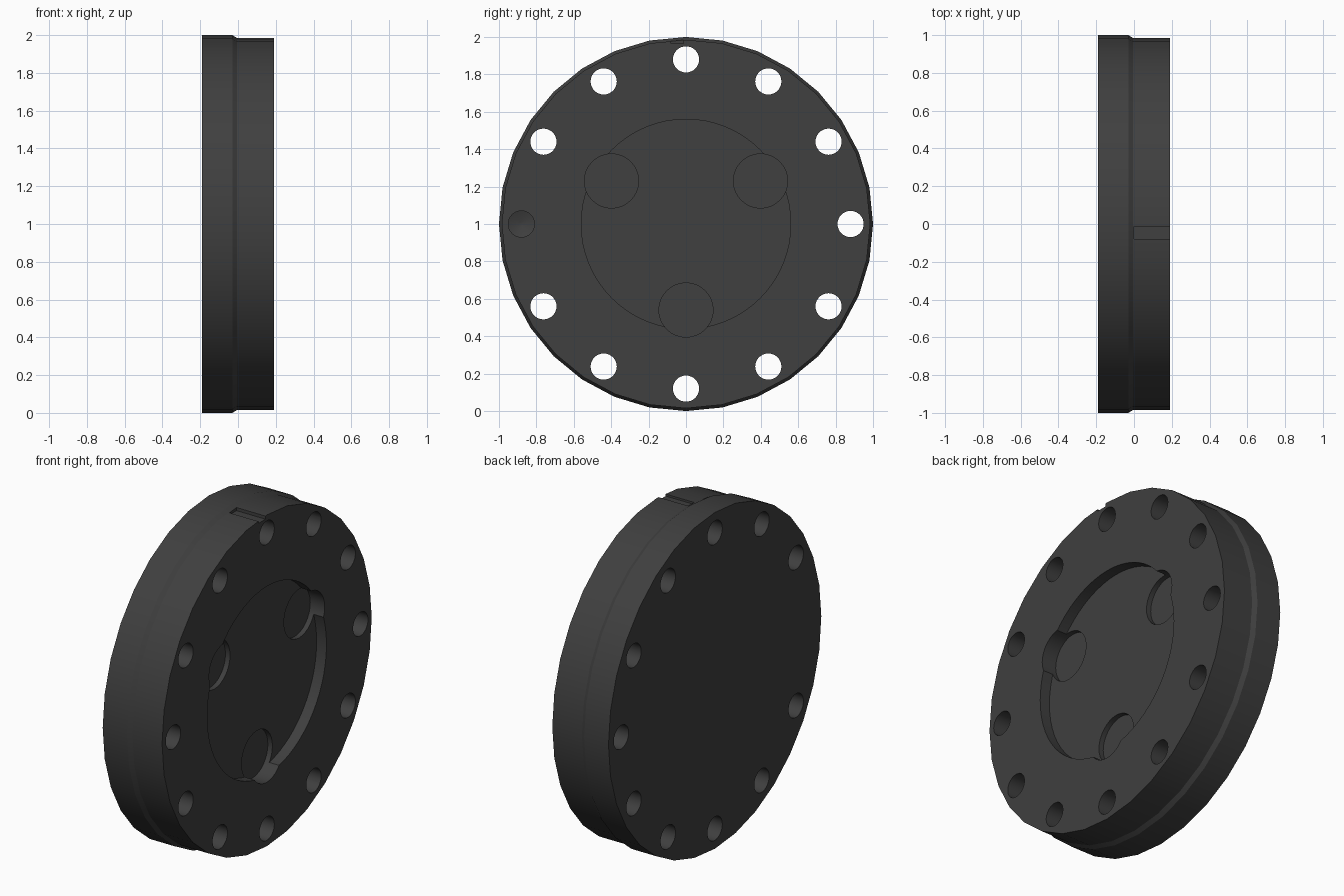
import bpy, bmesh
from math import sin, cos, pi, radians

if "Cube" in bpy.data.objects:
    bpy.data.objects.remove(bpy.data.objects["Cube"])


def lathe(name, profile, sides, y=0.0, z=1.0):
    """Closed solid turned about an axis parallel to x; profile = (x, radius)."""
    bm = bmesh.new()
    rings = []
    for x, r in profile:
        rings.append([bm.verts.new((x, y + r * sin(2 * pi * i / sides),
                                    z + r * cos(2 * pi * i / sides)))
                      for i in range(sides)])
    for a, b in zip(rings, rings[1:]):
        for i in range(sides):
            j = (i + 1) % sides
            bm.faces.new((a[i], a[j], b[j], b[i]))
    bm.faces.new(rings[0])
    bm.faces.new(rings[-1])
    bmesh.ops.recalc_face_normals(bm, faces=bm.faces)
    me = bpy.data.meshes.new(name)
    bm.to_mesh(me)
    bm.free()
    ob = bpy.data.objects.new(name, me)
    bpy.context.collection.objects.link(ob)
    return ob


def cut(target, cutter):
    """Subtract the cutter, then remove it."""
    cutter.hide_render = True
    mod = target.modifiers.new("cut", 'BOOLEAN')
    mod.operation = 'DIFFERENCE'
    mod.solver = 'EXACT'
    mod.object = cutter
    bpy.context.view_layer.objects.active = target
    bpy.ops.object.modifier_apply(modifier=mod.name)
    bpy.data.objects.remove(cutter)


# Flange disc with a small chamfered step
flange = lathe("flange_disc", [(-0.19, 1.0), (-0.03, 1.0), (-0.005, 0.985),
                               (0.19, 0.985)], 32)

# Shallow round recess and three deeper lobes
cut(flange, lathe("recess_cutter", [(0.125, 0.56), (0.3, 0.56)], 64))
for deg in (30, 150, 270):
    a = radians(deg)
    cut(flange, lathe("lobe_cutter", [(0.095, 0.145), (0.3, 0.145)], 32,
                      0.46 * cos(a), 1 + 0.46 * sin(a)))

# Bolt circle: eleven through holes and one blind hole at -y
for k in range(12):
    a = 2 * pi * k / 12
    profile = [(-0.3, 0.07), (0.3, 0.07)]
    if k == 6:
        profile = [(-0.02, 0.01), (0.0, 0.07), (0.3, 0.07)]
    cut(flange, lathe("bolt_hole_cutter", profile, 32,
                      0.88 * cos(a), 1 + 0.88 * sin(a)))

# Rectangular alignment notch in the top rim
bpy.ops.mesh.primitive_cube_add(size=1, location=(0.15, -0.047, 2.015))
notch = bpy.context.object
notch.name = "notch_cutter"
notch.scale = (0.30, 0.066, 0.10)
bpy.context.view_layer.update()
cut(flange, notch)

# Dark finish and smooth shading with crisp edges
mat = bpy.data.materials.new("dark_metal")
mat.diffuse_color = (0.05, 0.05, 0.05, 1)
mat.use_nodes = True
mat.node_tree.nodes["Principled BSDF"].inputs["Base Color"].default_value = mat.diffuse_color
flange.data.materials.clear()
flange.data.materials.append(mat)
bpy.ops.object.select_all(action='DESELECT')
flange.select_set(True)
bpy.context.view_layer.objects.active = flange
bpy.ops.object.shade_smooth_by_angle(angle=radians(25))
